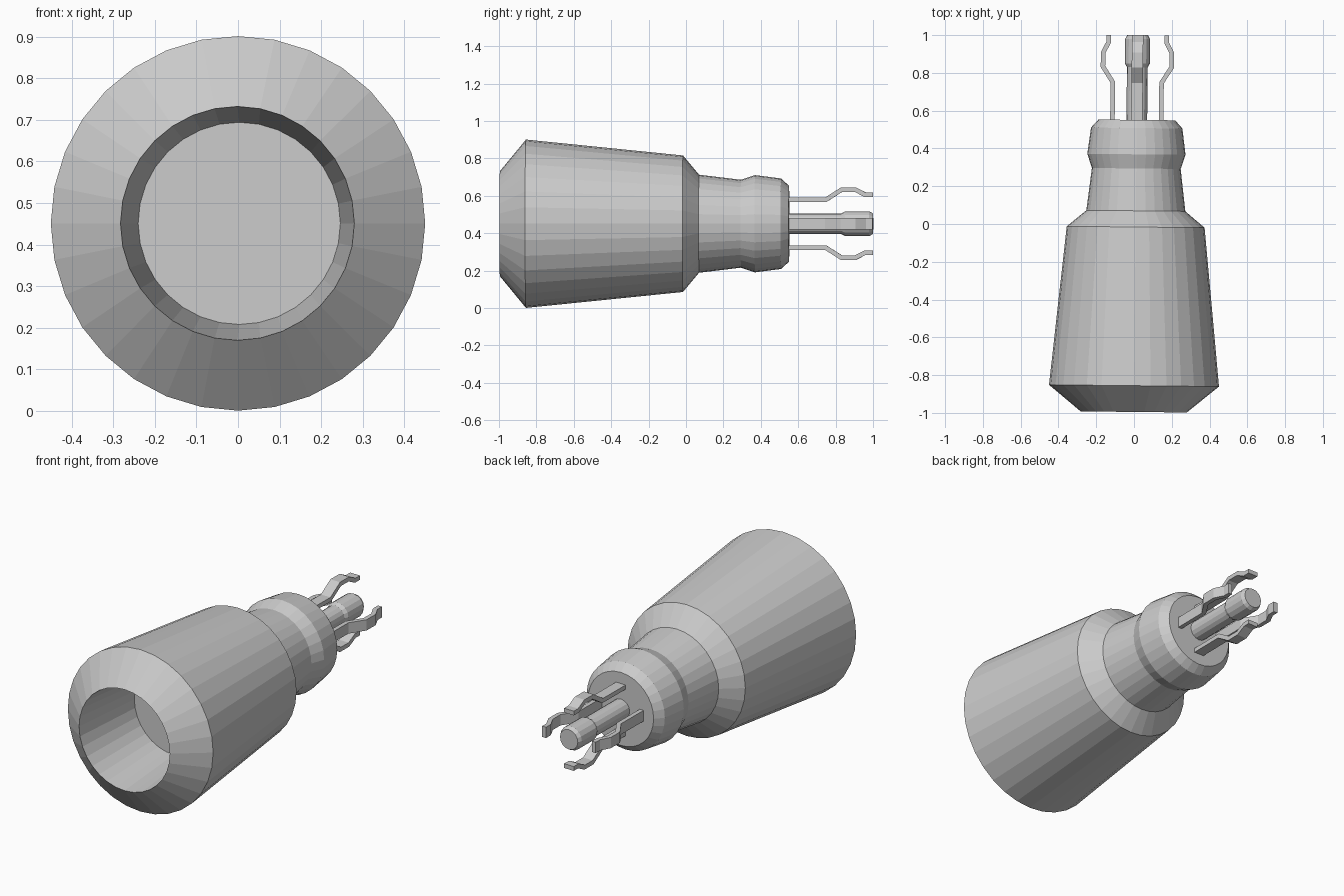
import bpy
import bmesh
from math import sin, cos, pi
from mathutils import Matrix

if "Cube" in bpy.data.objects:
    bpy.data.objects.remove(bpy.data.objects["Cube"], do_unlink=True)

grey = bpy.data.materials.new("plain_grey")
grey.use_nodes = True
grey.diffuse_color = (0.6, 0.6, 0.6, 1)
grey.node_tree.nodes["Principled BSDF"].inputs["Base Color"].default_value = (0.6, 0.6, 0.6, 1)

# The whole plug lies along y, turned very slightly about z
PLACE = Matrix.Translation((0.009, 0, 0.451)) @ Matrix.Rotation(-0.0105, 4, "Z")


def finish(name, bm, turn=Matrix()):
    bmesh.ops.recalc_face_normals(bm, faces=bm.faces)
    mesh = bpy.data.meshes.new(name)
    bm.to_mesh(mesh)
    bm.free()
    mesh.materials.append(grey)
    obj = bpy.data.objects.new(name, mesh)
    obj.matrix_world = PLACE @ turn
    bpy.context.collection.objects.link(obj)
    return obj


def lathe(name, profile, sides):
    """Turn (y, radius) pairs round the y axis and cap both ends."""
    bm = bmesh.new()
    rings = []
    for y, r in profile:
        angles = [2 * pi * i / sides for i in range(sides)]
        rings.append([bm.verts.new((r * sin(a), y, r * cos(a))) for a in angles])
    for a, b in zip(rings, rings[1:]):
        for i in range(sides):
            j = (i + 1) % sides
            bm.faces.new((a[i], a[j], b[j], b[i]))
    bm.faces.new(rings[0])
    bm.faces.new(rings[-1])
    return finish(name, bm)


# Hollow housing: bore floor, bore wall, front bevel, tapered body, collar
lathe("housing", [
    (-0.57, 0.243), (-0.995, 0.281), (-0.856, 0.45), (-0.016, 0.365),
    (0.07, 0.262), (0.294, 0.235), (0.369, 0.26), (0.508, 0.242), (0.551, 0.203),
], 32)

# Centre pin with a thicker, bevelled tip
lathe("centre_pin", [
    (0.53, 0.055), (0.83, 0.055), (0.85, 0.066), (0.98, 0.066), (1.0, 0.055),
], 16)

# Four bent spring prongs around the pin
PATH = [(0.53, 0.129), (0.749, 0.129), (0.832, 0.182),
        (0.905, 0.182), (0.96, 0.154), (1.0, 0.154)]
for k, side in enumerate(("top", "left", "bottom", "right")):
    bm = bmesh.new()
    rows = [[bm.verts.new((x, y, z)) for x in (-0.03, 0.03)] for y, z in PATH]
    for a, b in zip(rows, rows[1:]):
        bm.faces.new((a[0], a[1], b[1], b[0]))
    prong = finish("prong_" + side, bm, Matrix.Rotation(k * pi / 2, 4, "Y"))
    thick = prong.modifiers.new("thickness", "SOLIDIFY")
    thick.thickness = 0.024
    thick.offset = 0
    thick.use_even_offset = True
